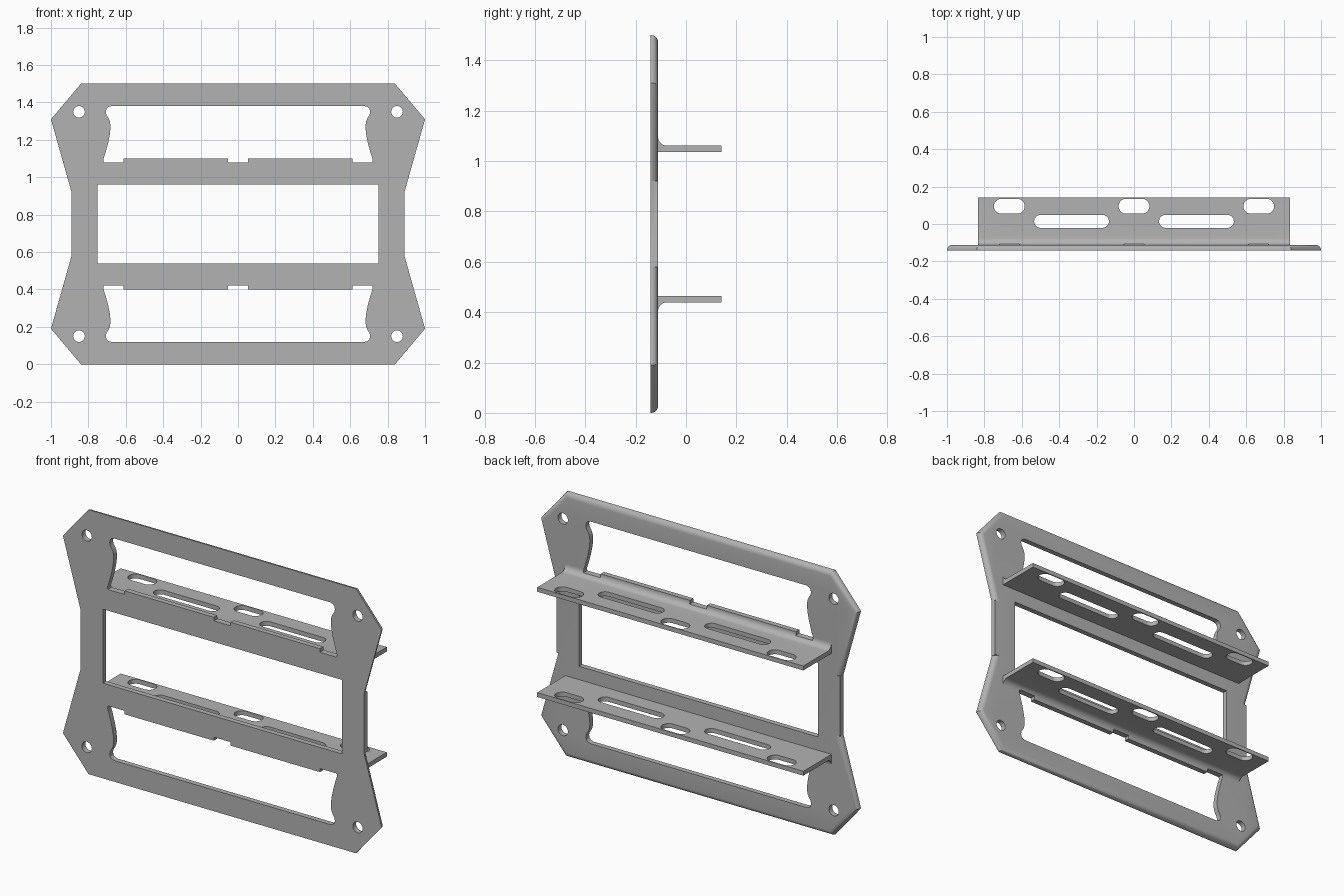
import bpy, bmesh, math
from mathutils import Vector

cube = bpy.data.objects.get("Cube")
if cube:
    bpy.data.objects.remove(cube)

FRONT, BACK, END, MID = -0.141, -0.111, 0.141, 0.75

grey = bpy.data.materials.new("plain grey")
grey.use_nodes = True
grey.diffuse_color = (0.45, 0.45, 0.45, 1)
grey.node_tree.nodes["Principled BSDF"].inputs["Base Color"].default_value = grey.diffuse_color


def prism(name, points, axis, lo, hi, round_edge=None):
    """Extrude a 2D outline along an axis; round_edge picks back edges to round."""
    def place(a, b, d):
        return {"x": (d, a, b), "y": (a, d, b), "z": (a, b, d)}[axis]
    bm = bmesh.new()
    face = bm.faces.new([bm.verts.new(place(a, b, lo)) for a, b in points])
    top = bmesh.ops.extrude_face_region(bm, geom=[face])["geom"]
    shift = Vector(place(0, 0, hi - lo))
    bmesh.ops.translate(bm, vec=shift, verts=[v for v in top if isinstance(v, bmesh.types.BMVert)])
    bmesh.ops.recalc_face_normals(bm, faces=bm.faces)
    if round_edge:
        edges = [e for e in bm.edges if all(v.co.y > hi - 1e-4 for v in e.verts) and round_edge(e)]
        bmesh.ops.bevel(bm, geom=edges, offset=0.028, segments=6, profile=0.5, affect="EDGES")
    mesh = bpy.data.meshes.new(name)
    bm.to_mesh(mesh)
    bm.free()
    ob = bpy.data.objects.new(name, mesh)
    bpy.context.collection.objects.link(ob)
    return ob


def combine(ob, others, operation):
    """Apply a boolean with each helper, then drop the helpers."""
    for other in others:
        mod = ob.modifiers.new("combine", "BOOLEAN")
        mod.operation, mod.object, mod.solver = operation, other, "EXACT"
    graph = bpy.context.evaluated_depsgraph_get()
    mesh = bpy.data.meshes.new_from_object(ob.evaluated_get(graph))
    ob.modifiers.clear()
    ob.data = mesh
    for other in others:
        bpy.data.objects.remove(other)


def slot(cx, cy, width, height, steps=12):
    """Outline of a slot with round ends (a circle if width equals height)."""
    r, run = height / 2, (width - height) / 2
    pts = []
    for side in (1, -1):
        for i in range(steps + 1):
            if run == 0 and i == steps:
                continue
            a = -math.pi / 2 + math.pi * i / steps
            pts.append((cx + side * (run + r * math.cos(a)), cy + side * r * math.sin(a)))
    return pts


def mirror_x(half):
    return half + [(-x, z) for x, z in reversed(half)]


def flip(points):
    return [(x, 2 * MID - z) for x, z in points]


# Outlines of the upper half
wing = mirror_x([(0.89, 0.92), (1.0, 1.31), (0.84, 1.5)])
window = mirror_x([
    (0.053, 1.08), (0.053, 1.10), (0.613, 1.10), (0.613, 1.08), (0.718, 1.08),
    (0.72, 1.095), (0.71, 1.125), (0.695, 1.18), (0.685, 1.23), (0.681, 1.27),
    (0.685, 1.3), (0.694, 1.319), (0.703, 1.333), (0.707, 1.35), (0.703, 1.366),
    (0.693, 1.376), (0.676, 1.38)])


def outer(e):
    return any(abs(v.co.z - MID) > 0.3 for v in e.verts)


# Frame plate: square-edged waist joined to two round-edged wings
frame = prism("frame_plate", [(-0.89, 0.58), (0.89, 0.58), (0.89, 0.92), (-0.89, 0.92)],
              "y", FRONT, BACK)
combine(frame, [prism("wing", w, "y", FRONT, BACK, outer) for w in (wing, flip(wing))], "UNION")

# Window and bolt hole cut-outs
cuts = [[(-0.75, 0.54), (0.75, 0.54), (0.75, 0.96), (-0.75, 0.96)], window, flip(window)]
cuts += [slot(x, z, 0.062, 0.062) for x in (-0.85, 0.85) for z in (0.15, 1.35)]
combine(frame, [prism("cutter", c, "y", -0.3, 0.1) for c in cuts], "DIFFERENCE")

# Shelf flanges: L profile with an inside fillet, slotted
R = 0.035
profile = [(BACK, 1.036), (END, 1.036), (END, 1.061)]
profile += [(BACK + R - R * math.sin(a), 1.061 + R - R * math.cos(a))
            for a in (math.pi / 2 * i / 8 for i in range(9))]
parts = [frame]
for name, change in (("upper_shelf", list), ("lower_shelf", flip)):
    shelf = prism(name, change(profile), "x", -0.835, 0.835)
    holes = [slot(x, 0.095, 0.165, 0.08) for x in (-0.667, 0, 0.667)]
    holes += [slot(x, 0.014, 0.4, 0.07) for x in (-0.334, 0.334)]
    cutters = [prism("cutter", h, "z", 0.2, 1.3) for h in holes]
    cutters.append(prism("cutter", change(window), "y", -0.3, 0.1))
    combine(shelf, cutters, "DIFFERENCE")
    parts.append(shelf)

# Material and shading
for ob in parts:
    ob.data.materials.clear()
    ob.data.materials.append(grey)
    for p in ob.data.polygons:
        p.material_index = 0
    bpy.ops.object.select_all(action="DESELECT")
    ob.select_set(True)
    bpy.context.view_layer.objects.active = ob
    bpy.ops.object.shade_smooth_by_angle(angle=math.radians(30))
